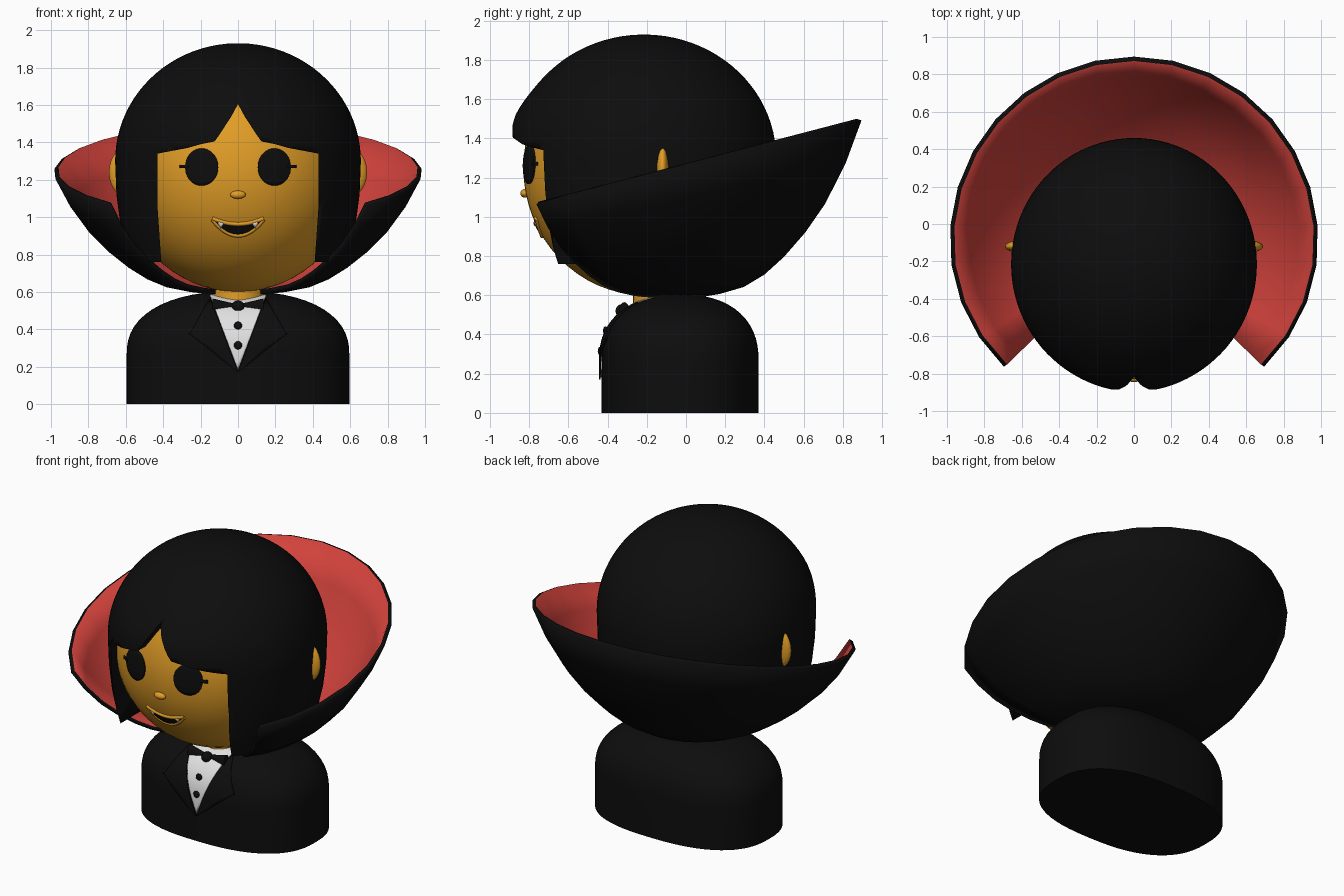
import bpy, bmesh
from math import sin, cos, pi, radians, exp, sqrt
from mathutils import Matrix

if "Cube" in bpy.data.objects:
    bpy.data.objects.remove(bpy.data.objects["Cube"])


def material(name, rgb):
    m = bpy.data.materials.new(name)
    m.use_nodes = True
    m.diffuse_color = (*rgb, 1)
    bsdf = next(n for n in m.node_tree.nodes if n.type == 'BSDF_PRINCIPLED')
    bsdf.inputs["Base Color"].default_value = (*rgb, 1)
    return m


BLACK = material("black cloth and hair", (.004, .004, .004))
SKIN = material("golden skin", (.76, .34, .02))
RED = material("red lining", (.65, .055, .045))
WHITE = material("white", (.75, .75, .75))


def finish(name, bm, *mats, angle=40):
    me = bpy.data.meshes.new(name)
    bm.to_mesh(me)
    bm.free()
    ob = bpy.data.objects.new(name, me)
    bpy.context.collection.objects.link(ob)
    for m in mats:
        me.materials.append(m)
    bpy.ops.object.select_all(action='DESELECT')
    ob.select_set(True)
    bpy.context.view_layer.objects.active = ob
    bpy.ops.object.shade_smooth_by_angle(angle=radians(angle))
    return ob


def ball(name, loc, radii, mat, segs=24):
    bm = bmesh.new()
    bmesh.ops.create_uvsphere(bm, u_segments=segs, v_segments=segs // 2, radius=1)
    bm.transform(Matrix.Translation(loc) @ Matrix.Diagonal((*radii, 1)))
    return finish(name, bm, mat)


def loft(rings, cy, n, segs, bend=lambda x, y, z: (x, y, z)):
    """Closed solid from (z, half width, half depth) rings of a superellipse."""
    bm = bmesh.new()
    rows = []
    for z, rx, ry in rings:
        row = []
        for i in range(segs):
            c, s = cos(2 * pi * i / segs), sin(2 * pi * i / segs)
            x = rx * abs(c) ** (2 / n) * (1 if c > 0 else -1)
            y = cy + ry * abs(s) ** (2 / n) * (1 if s > 0 else -1)
            row.append(bm.verts.new(bend(x, y, z)))
        rows.append(row)
    for a, b in zip(rows, rows[1:]):
        for i in range(segs):
            j = (i + 1) % segs
            bm.faces.new((a[i], a[j], b[j], b[i]))
    bm.faces.new(rows[0][::-1])
    bm.faces.new(rows[-1])
    bmesh.ops.recalc_face_normals(bm, faces=bm.faces)
    return bm


def patch(name, x0, x1, lo, hi, surf, lift, mat, nx=24, nz=10):
    """Thin plate between two height curves, laid on a surface y = surf(x, z)."""
    bm = bmesh.new()
    grid = []
    for i in range(nx + 1):
        x = (x0 + x1) / 2 - (x1 - x0) / 2 * cos(pi * i / nx)
        zs = [lo(x) + (hi(x) - lo(x)) * j / nz for j in range(nz + 1)]
        grid.append([bm.verts.new((x, surf(x, z) - lift, z)) for z in zs])
    for a, b in zip(grid, grid[1:]):
        for j in range(nz):
            bm.faces.new((a[j], b[j], b[j + 1], a[j + 1]))
    bmesh.ops.remove_doubles(bm, verts=bm.verts, dist=.0005)
    ob = finish(name, bm, mat)
    mod = ob.modifiers.new("thickness", 'SOLIDIFY')
    mod.thickness, mod.offset = .009, -1
    return ob


# Torso: straight sides with a domed shoulder line
def swell(z):
    return max(0, 1 - max(0, (z - .27) / .335) ** 2.3) ** .435


def chest(x, z):
    f = max(swell(z), .05)
    return -.03 - .4 * f * max(0, 1 - abs(x / (.595 * f)) ** 2.5) ** .4


heights = [0, .14, .27] + [.27 + .334 * sin(pi / 2 * k / 14) for k in range(1, 15)]
finish("torso", loft([(z, .595 * swell(z), .4 * swell(z)) for z in heights],
                     -.03, 2.5, 64), BLACK)

# Shirt front, lapels and buttons
patch("shirt_front", -.15, .15, lambda x: .18 + 2.7 * abs(x), lambda x: .587,
      chest, .008, WHITE)
for side, label in ((1, "left"), (-1, "right")):
    a, b = sorted((0, side * .26))
    patch(label + "_lapel", a, b,
          lambda x: .17 + .8 * abs(x),
          lambda x: min(.17 + 2.7 * abs(x), .57 - max(0, abs(x) - .15) * 1.8),
          chest, .014, BLACK)
for k, z in enumerate((.315, .42)):
    ball(f"shirt_button_{k + 1}", (0, chest(0, z) - .01, z), (.022, .012, .022), BLACK, 16)

# Bow tie
ball("bow_knot", (0, -.325, .52), (.035, .035, .035), BLACK, 16)
for side, label in ((1, "left"), (-1, "right")):
    bm = bmesh.new()
    bmesh.ops.create_cone(bm, cap_ends=True, segments=20, radius1=.022, radius2=.05, depth=.12)
    bm.transform(Matrix.Translation((side * .075, -.315, .515))
                 @ Matrix.Diagonal((1, .55, 1, 1)) @ Matrix.Rotation(side * pi / 2, 4, 'Y'))
    finish(label + "_bow_wing", bm, BLACK)

# Neck, head and ears
finish("neck", loft([(.45, .15, .15), (.72, .15, .15)], -.12, 2, 32), SKIN)
ball("head", (0, -.21, 1.25), (.63, .62, .65), SKIN, 64)
for side, label in ((1, "left"), (-1, "right")):
    ball(label + "_ear", (side * .6, -.12, 1.24), (.09, .035, .13), SKIN)


def face(x, z):
    return -.21 - .62 * sqrt(max(0, 1 - (x / .63) ** 2 - ((z - 1.25) / .65) ** 2))


# Hair: long bob with a fuller fringe, face window cut out
def fringe(x, y, z):
    front = max(0, -(y + .215) / .675) ** 3
    return x, y - .03 * front * exp(-((z - 1.5) / .13) ** 2), z


rings = [(.76, .57, .63), (.85, .6, .645), (.97, .63, .66), (1.12, .65, .67)]
for k in range(23):
    a = pi / 2 * k / 22.3
    rings.append((1.3 + .63 * sin(a), .657 * cos(a), .675 * cos(a)))
hair = finish("hair", loft(rings, -.215, 2, 96, fringe), BLACK)

half = [(.035, 1.54), (.1, 1.44), (.125, 1.405), (.2, 1.39), (.27, 1.37),
        (.43, 1.34), (.43, 1.05), (.41, .76), (.41, .5)]
outline = [(0, 1.605)] + half + [(-x, z) for x, z in reversed(half)]
bm = bmesh.new()
base = bm.faces.new([bm.verts.new((x, -1.3, z)) for x, z in outline])
ext = bmesh.ops.extrude_face_region(bm, geom=[base])
for v in ext["geom"]:
    if isinstance(v, bmesh.types.BMVert):
        v.co.y = -.25
bmesh.ops.recalc_face_normals(bm, faces=bm.faces)
cutter = finish("face_window_cutter", bm, BLACK)
cutter.hide_render = True
mod = hair.modifiers.new("face window", 'BOOLEAN')
mod.operation, mod.solver, mod.object = 'DIFFERENCE', 'EXACT', cutter
bpy.context.view_layer.objects.active = hair
bpy.ops.object.modifier_apply(modifier=mod.name)
bpy.data.objects.remove(cutter)

# Eyes with a small lash at the outer corner
for side, label in ((1, "left"), (-1, "right")):
    def arc(x, cx=side * .195):
        return .1 * sqrt(max(0, 1 - ((x - cx) / .088) ** 2))
    patch(label + "_eye", side * .195 - .088, side * .195 + .088,
          lambda x: 1.268 - arc(x), lambda x: 1.268 + arc(x), face, .012, BLACK)
    patch(label + "_lash", side * .29 - .022, side * .29 + .022,
          lambda x: 1.262, lambda x: 1.28, face, .014, BLACK, 4, 2)

# Nose, mouth, lips and fangs
ball("nose", (0, -.823, 1.12), (.042, .022, .022), SKIN, 16)


def lip_low(x):
    return .908 + .077 * (x / .13) ** 2


def lip_high(x):
    return .957 + .028 * (x / .13) ** 2


patch("mouth", -.13, .13, lip_low, lip_high, face, .007, BLACK)
for side, label in ((1, "left"), (-1, "right")):
    cx = side * .092
    patch(label + "_fang", cx - .014, cx + .014,
          lambda x: .94 + 1.6 * abs(x - cx), lambda x: lip_high(x), face, .012, WHITE, 4, 2)
for label, edge in (("lower", lip_low), ("upper", lip_high)):
    cu = bpy.data.curves.new(label + "_lip", 'CURVE')
    cu.dimensions, cu.bevel_depth, cu.bevel_resolution = '3D', .011, 2
    cu.use_fill_caps = True
    sp = cu.splines.new('POLY')
    sp.points.add(20)
    for k, p in enumerate(sp.points):
        x = .137 * (k / 10 - 1)
        z = edge(x) + (.006 if label == "upper" else -.006)
        p.co = (x, face(x, z), z, 1)
    cu.materials.append(SKIN)
    bpy.context.collection.objects.link(bpy.data.objects.new(label + "_lip", cu))

# Flared cape collar, open at the front, red inside
profile = [(0, .15), (.02, .26), (.06, .385), (.13, .49), (.23, .59),
           (.37, .7), (.53, .8), (.76, .905), (1, .985)]
bm = bmesh.new()
columns = []
for i in range(23):
    a = radians(-44 + 268 * i / 22)
    r_top = .985 - .035 * max(0, -sin(a)) ** 2
    rim = 1.24 + .258 * (r_top * sin(a) - .01)
    columns.append([bm.verts.new((r * r_top / .985 * cos(a), -.09 + r * r_top / .985 * sin(a),
                                  .588 + (rim - .588) * t)) for t, r in profile])
for a, b in zip(columns, columns[1:]):
    for j in range(len(profile) - 1):
        bm.faces.new((a[j], b[j], b[j + 1], a[j + 1]))
collar = finish("cape_collar", bm, BLACK, RED, angle=50)
mod = collar.modifiers.new("lining", 'SOLIDIFY')
mod.thickness, mod.offset = .025, -1
mod.material_offset, mod.material_offset_rim = 1, 0
